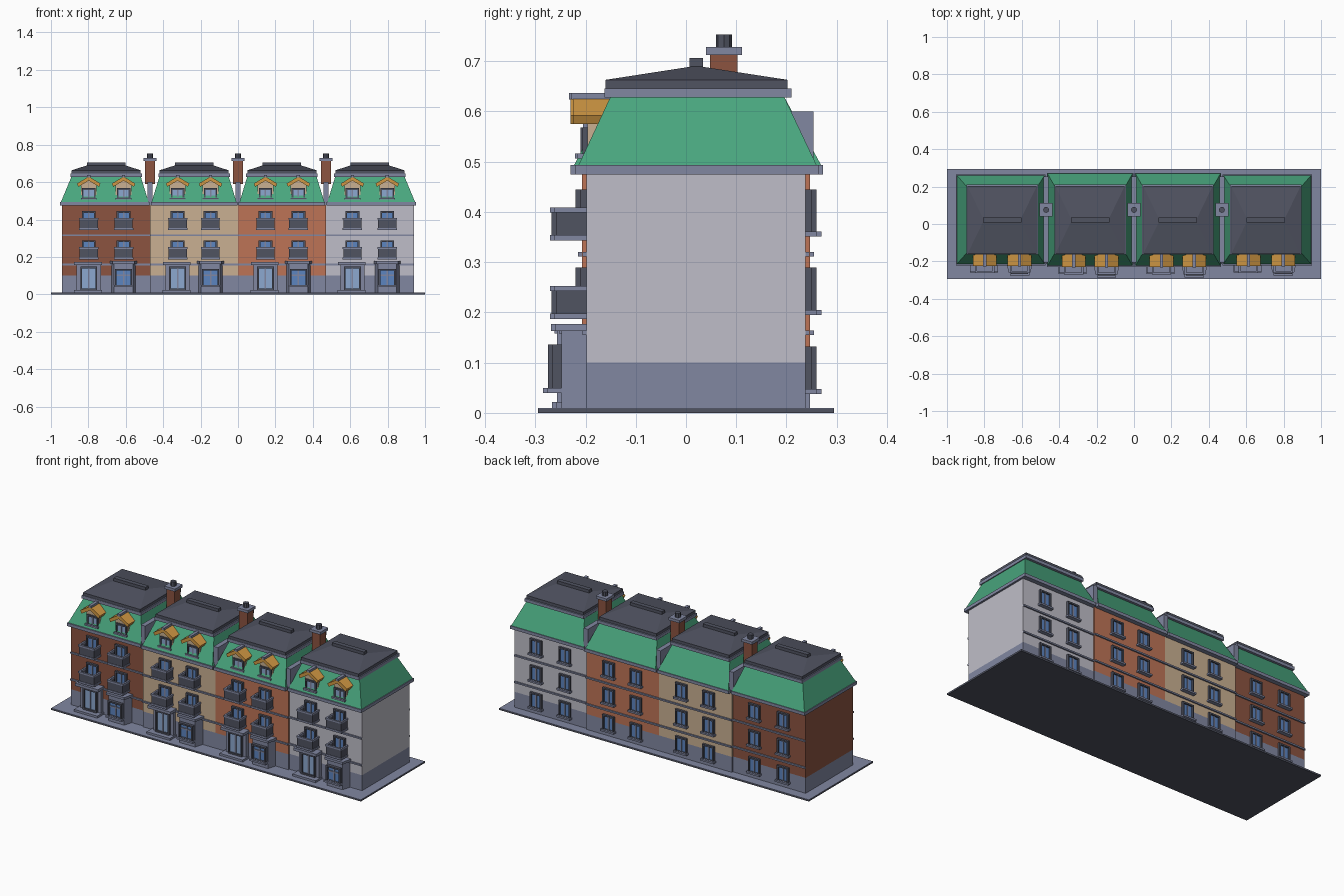
import bpy, bmesh, math

cube = bpy.data.objects.get("Cube")
if cube:
    bpy.data.objects.remove(cube, do_unlink=True)


def material(name, rgb):
    lin = [((c / 255 + 0.055) / 1.055) ** 2.4 for c in rgb] + [1.0]
    m = bpy.data.materials.new(name)
    m.use_nodes = True
    m.diffuse_color = lin
    m.node_tree.nodes["Principled BSDF"].inputs["Base Color"].default_value = lin
    return m


SLATE = material("slate stone", (129, 135, 161))
DARK = material("dark grey", (80, 83, 97))
GREEN = material("green tiles", (73, 166, 126))
ORANGE = material("orange tiles", (210, 153, 68))
BROWN = material("brown brick", (140, 84, 64))
TAN = material("tan plaster", (202, 176, 146))
TERRA = material("terracotta plaster", (190, 116, 86))
PALE = material("pale plaster", (191, 190, 200))
GLASS = material("blue glass", (92, 133, 192))
DOOR_GLASS = material("light blue glass", (140, 168, 208))


def add_object(name, bm, mat):
    bmesh.ops.recalc_face_normals(bm, faces=bm.faces[:])
    me = bpy.data.meshes.new(name)
    bm.to_mesh(me)
    bm.free()
    me.materials.append(mat)
    ob = bpy.data.objects.new(name, me)
    bpy.context.collection.objects.link(ob)
    return ob


def frustum(name, low, high, z0, z1, mat):
    """Solid between two rectangles given as (x0, x1, y0, y1)."""
    bm = bmesh.new()
    rings = []
    for (x0, x1, y0, y1), z in ((low, z0), (high, z1)):
        rings.append([bm.verts.new((x, y, z)) for x, y in
                      ((x0, y0), (x1, y0), (x1, y1), (x0, y1))])
    a, b = rings
    bm.faces.new(a)
    bm.faces.new(b)
    for i in range(4):
        j = (i + 1) % 4
        bm.faces.new((a[i], a[j], b[j], b[i]))
    return add_object(name, bm, mat)


def box(name, x0, x1, y0, y1, z0, z1, mat):
    r = (x0, x1, min(y0, y1), max(y0, y1))
    return frustum(name, r, r, z0, z1, mat)


def prism(name, outline, axis, start, end, mat):
    """Extrude a 2D outline along y (outline is x, z) or z (outline is x, y)."""
    bm = bmesh.new()
    put = (lambda a, b, t: (a, t, b)) if axis == "y" else (lambda a, b, t: (a, b, t))
    face = bm.faces.new([bm.verts.new(put(a, b, start)) for a, b in outline])
    ext = bmesh.ops.extrude_face_region(bm, geom=[face])
    verts = [g for g in ext["geom"] if isinstance(g, bmesh.types.BMVert)]
    bmesh.ops.translate(bm, verts=verts, vec=put(0, 0, end - start))
    return add_object(name, bm, mat)


def window(x, y, s, z0, z1, hw, sill=True, glass=GLASS, depth=0.013):
    """Framed double window on a wall at y; s is the outward y direction."""
    f = 0.009
    for side in (-1, 1):
        e = x + side * hw
        box("window_jamb", min(e, e - side * f), max(e, e - side * f),
            y, y + s * depth, z0, z1, DARK)
    box("window_head", x - hw, x + hw, y, y + s * depth, z1 - f, z1, DARK)
    box("window_foot", x - hw, x + hw, y, y + s * depth, z0, z0 + f, DARK)
    box("window_glass", x - hw + f, x + hw - f, y, y + s * 0.004, z0 + f, z1 - f, glass)
    box("window_mullion", x - 0.004, x + 0.004, y, y + s * 0.008, z0 + f, z1 - f, SLATE)
    if sill:
        box("window_sill", x - hw - 0.006, x + hw + 0.006, y, y + s * (depth + 0.01),
            z0 - 0.002, z0 + 0.008, SLATE)


def balcony(x, y, z):
    hw, front = 0.052, y - 0.064
    box("balcony_slab", x - hw, x + hw, front, y, z, z + 0.011, SLATE)
    box("balcony_front", x - hw + 0.003, x + hw - 0.003, front + 0.003, front + 0.008,
        z + 0.011, z + 0.058, DARK)
    box("balcony_front_rail", x - hw, x + hw, front, front + 0.011, z + 0.056, z + 0.066, SLATE)
    for side in (-1, 1):
        e = x + side * (hw - 0.005)
        box("balcony_side", e - 0.002, e + 0.002, front + 0.005, y, z + 0.011, z + 0.058, DARK)
        box("balcony_side_rail", e - 0.005, e + 0.005, front, y, z + 0.056, z + 0.066, SLATE)


def dormer(x, y):
    # tan gabled body reaching back into the slope
    prism("dormer_body", [(x - 0.042, 0.5), (x + 0.042, 0.5), (x + 0.042, 0.585),
                          (x, 0.61), (x - 0.042, 0.585)], "y", y + 0.004, y + 0.07, TAN)
    window(x, y + 0.004, -1, 0.508, 0.568, 0.036, glass=DOOR_GLASS, depth=0.01)
    # two sloping roof slabs with a small ridge cap
    for s in (-1, 1):
        prism("dormer_roof", [(x, 0.63), (x + s * 0.063, 0.592),
                              (x + s * 0.055, 0.575), (x, 0.608)],
              "y", y - 0.025, y + 0.07, ORANGE)
    box("dormer_ridge", x - 0.009, x + 0.009, y - 0.028, y + 0.05, 0.624, 0.637, SLATE)


def entrance(x, y):
    box("door_surround", x - 0.065, x + 0.065, y - 0.02, y, 0.01, 0.16, SLATE)
    box("door_canopy", x - 0.078, x + 0.07, y - 0.055, y, 0.158, 0.174, SLATE)
    box("door_step", x - 0.08, x + 0.07, y - 0.06, y, 0.008, 0.022, SLATE)
    window(x, y - 0.02, -1, 0.022, 0.148, 0.045, sill=False, glass=DOOR_GLASS)


def bay(x, y):
    f = y - 0.05
    prism("bay_body", [(x - 0.065, y), (x - 0.05, f), (x + 0.05, f), (x + 0.065, y)],
          "z", 0.008, 0.165, SLATE)
    prism("bay_cap", [(x - 0.072, y), (x - 0.058, f - 0.012), (x + 0.058, f - 0.012),
                      (x + 0.072, y)], "z", 0.163, 0.177, SLATE)
    window(x, f, -1, 0.042, 0.136, 0.046, depth=0.018)
    box("bay_transom", x - 0.04, x + 0.04, f - 0.009, f, 0.098, 0.106, SLATE)


# pavement: dark slab with a thin stone top
box("pavement_slab", -1, 1, -0.295, 0.295, 0, 0.008, DARK)
box("pavement_top", -1, 1, -0.295, 0.295, 0.008, 0.01, SLATE)

W = 0.47
for i, wall in enumerate((BROWN, TAN, TERRA, PALE)):
    x0, x1 = (i - 2) * W, (i - 1) * W
    cx = (x0 + x1) / 2
    middle = i in (1, 2)
    d = 0.009 if middle else 0
    off = 0.088 if middle else 0.093
    yf, yb = -0.198 - d, 0.238 + d

    # walls and string courses
    box("plinth", x0, x1, yf, yb, 0.008, 0.1, SLATE)
    box("walls", x0, x1, yf, yb, 0.1, 0.477, wall)
    for z in (0.155, 0.311):
        box("front_band", x0, x1, yf - 0.008, yf, z, z + 0.009, SLATE)
        box("back_band", x0, x1, yb, yb + 0.008, z, z + 0.009, SLATE)

    # mansard roof: eaves, green slopes, upper cornice, hipped cap and ridge
    l = x0 - 0.011 if i == 0 else x0 + 0.004
    r = x1 + 0.011 if i == 3 else x1 - 0.004
    box("eaves", l, r, yf - 0.023, yb + 0.026, 0.475, 0.493, SLATE)
    a, b = x0 + 0.05, x1 - 0.05
    frustum("mansard", (l + 0.004, r - 0.004, yf - 0.016, yb + 0.022),
            (a, b, -0.15, 0.195), 0.493, 0.63, GREEN)
    box("upper_cornice", a - 0.006, b + 0.006, -0.162, 0.21, 0.628, 0.646, SLATE)
    box("cap_edge", a, b, -0.16, 0.202, 0.646, 0.663, DARK)
    frustum("hip_roof", (a, b, -0.16, 0.202), (cx - 0.1, cx + 0.1, 0.015, 0.026),
            0.663, 0.69, DARK)
    box("roof_ridge", cx - 0.103, cx + 0.103, 0.007, 0.034, 0.682, 0.706, DARK)

    # openings
    for s in (-1, 1):
        x = cx + s * off
        dormer(x, -0.2 - d * 0.5)
        for z in (0.04, 0.197, 0.353):
            window(x, yb, 1, z, z + 0.092, 0.037)
        for z in (0.187, 0.343):
            window(x, yf, -1, z + 0.011, z + 0.102, 0.037, sill=False)
            balcony(x, yf, z)
    entrance(cx - off, yf)
    bay(cx + off, yf)

# party walls with chimneys
for x in (-W, 0, W):
    box("party_wall", x - 0.014, x + 0.014, -0.205, 0.254, 0.477, 0.6, SLATE)
    box("chimney_stack", x - 0.027, x + 0.027, 0.048, 0.103, 0.59, 0.713, BROWN)
    box("chimney_cap", x - 0.035, x + 0.035, 0.04, 0.111, 0.712, 0.728, SLATE)
    ring = [(x + 0.016 * math.cos(k * math.pi / 4), 0.0755 + 0.016 * math.sin(k * math.pi / 4))
            for k in range(8)]
    prism("chimney_pot", ring, "z", 0.728, 0.753, DARK)
